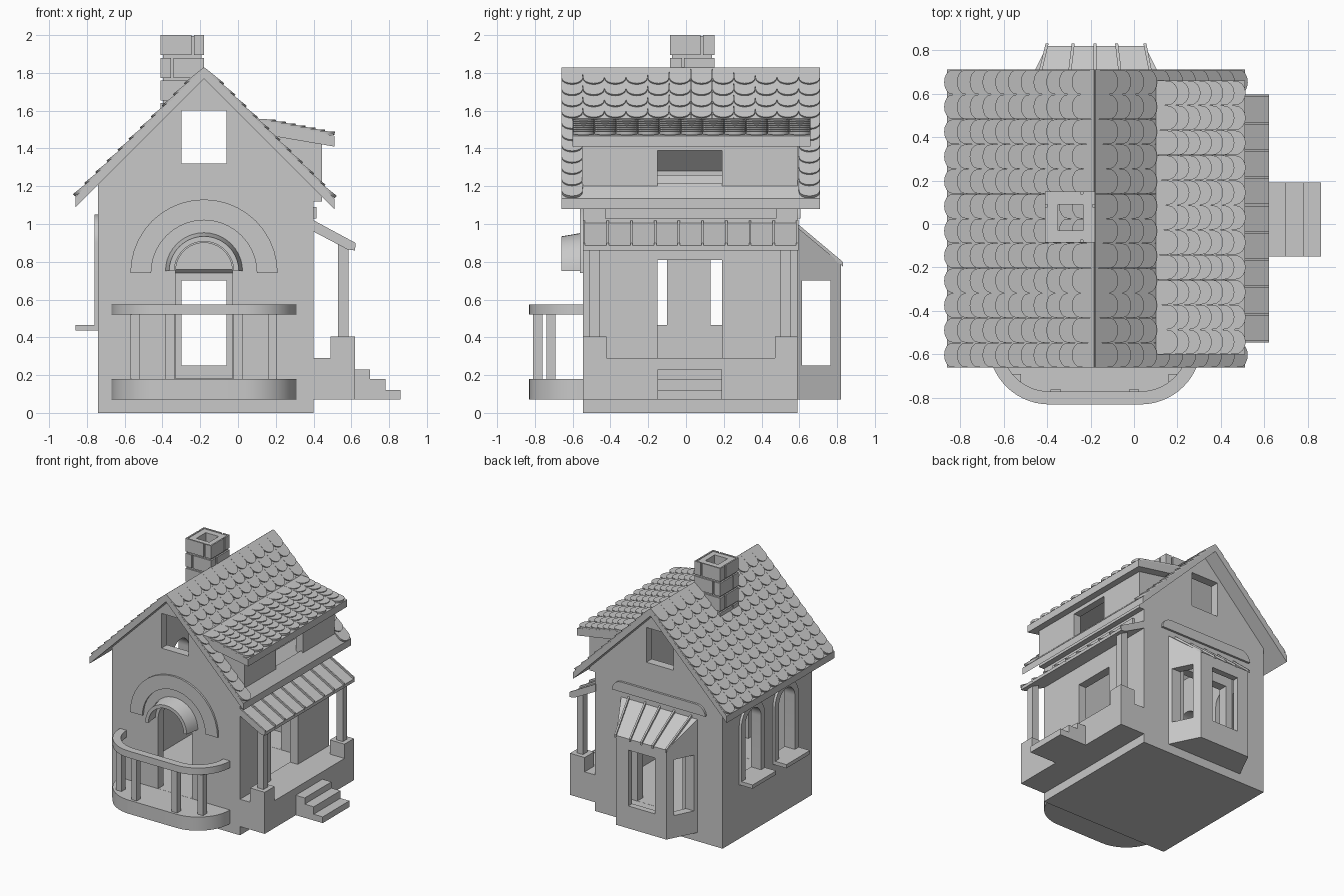
import bpy, bmesh
from math import sin, cos, pi, hypot
from mathutils import Vector

if "Cube" in bpy.data.objects:
    bpy.data.objects.remove(bpy.data.objects["Cube"])

GREY = bpy.data.materials.new("plain_grey")
GREY.use_nodes = True
GREY.diffuse_color = (0.58, 0.58, 0.58, 1)
GREY.node_tree.nodes["Principled BSDF"].inputs["Base Color"].default_value = GREY.diffuse_color
parts = []


def finish(name, bm):
    bmesh.ops.recalc_face_normals(bm, faces=bm.faces)
    mesh = bpy.data.meshes.new(name)
    bm.to_mesh(mesh)
    bm.free()
    mesh.materials.append(GREY)
    ob = bpy.data.objects.new(name, mesh)
    bpy.context.collection.objects.link(ob)
    parts.append(ob)
    return ob


def place(axis, p, d):
    return {"x": (d, p[0], p[1]), "y": (p[0], d, p[1]), "z": (p[0], p[1], d)}[axis]


def add_prism(bm, pts, axis, a, b):
    lo = [bm.verts.new(place(axis, p, a)) for p in pts]
    hi = [bm.verts.new(place(axis, p, b)) for p in pts]
    bm.faces.new(lo)
    bm.faces.new(hi[::-1])
    for i in range(len(pts)):
        j = (i + 1) % len(pts)
        bm.faces.new((lo[i], lo[j], hi[j], hi[i]))


def prism(name, pts, axis, a, b):
    bm = bmesh.new()
    add_prism(bm, pts, axis, a, b)
    return finish(name, bm)


def box(name, x0, x1, y0, y1, z0, z1):
    return prism(name, [(x0, y0), (x1, y0), (x1, y1), (x0, y1)], "z", z0, z1)


def cut(ob, *cutters):
    bpy.context.view_layer.objects.active = ob
    for c in cutters:
        mod = ob.modifiers.new("cut", "BOOLEAN")
        mod.operation, mod.solver, mod.object = "DIFFERENCE", "EXACT", c
        bpy.ops.object.modifier_apply(modifier=mod.name)
        parts.remove(c)
        bpy.data.objects.remove(c)


def arc(cx, cz, r, a0=0.0, a1=pi, n=20):
    return [(cx + r * cos(a0 + (a1 - a0) * i / n), cz + r * sin(a0 + (a1 - a0) * i / n))
            for i in range(n + 1)]


def arch(c, z0, zc, r):
    return [(c + r, z0)] + arc(c, zc, r) + [(c - r, z0)]


def band(c, zc, r_out, r_in):
    return arc(c, zc, r_out) + arc(c, zc, r_in)[::-1]


CX, CY = -0.18, 0.02          # ridge line and side centre
X0, X1, Y0, Y1 = -0.74, 0.40, -0.545, 0.59
T = 0.07                      # wall thickness


def under(x):
    return 1.77 - abs(x - CX)


# House shell with openings
house = prism("house_walls", [(X0, 0), (X1, 0), (X1, under(X1)), (CX, 1.77), (X0, under(X0))], "y", Y0, Y1)
a, b = X0 + T, X1 - T
cut(house,
    prism("room", [(a, .18), (b, .18), (b, under(b) + .1), (CX, 1.87), (a, under(a) + .1)], "y", Y0 + T, Y1 - T),
    prism("door_hole", arch(CX, .181, .75, .15), "y", -0.7, -0.4),
    box("gable_holes", -.30, -.06, -1, 1, 1.32, 1.60),
    box("bay_hole", -.38, .02, .45, .7, .181, .76),
    box("side_door_hole", .2, .6, -.15, .19, .29, .81),
    prism("window_hole_a", arch(.23, .465, .90, .10), "x", -1, -.5),
    prism("window_hole_b", arch(-.20, .465, .90, .10), "x", -1, -.5))

# Arched window trims and sills on the left-hand wall
for i, c in enumerate((.23, -.20)):
    prism(f"window_trim_{i}", arch(c, .465, .90, .15) + arch(c, .465, .90, .10)[::-1], "x", -.76, -.735)
    box(f"window_sill_{i}", -.86, -.735, c - .15, c + .15, .435, .465)

# Front arch trim and tapered door hood
prism("front_arch_trim", band(CX, .74, .39, .28), "y", -.56, -.54)
hood = prism("door_hood", band(CX, .75, .205, .175), "y", -.66, -.54)
for v in hood.data.vertices:
    if v.co.y < -.6:
        v.co.x = CX + (v.co.x - CX) * .9
        v.co.z = .75 + (v.co.z - .75) * .9


# Raised bars with rounded tops
def bar_outline(c, half, z0, z1):
    r = z1 - z0
    return arc(c + half - r, z0, r, 0, pi / 2, 8) + arc(c - half + r, z0, r, pi / 2, pi, 8)


prism("back_bar", bar_outline(CX, .415, 1.03, 1.11), "y", .58, .607)
box("side_bar", .39, .415, -.43, .48, 1.03, 1.09)


# Roof slabs, leaving the dormer open
def slab(name, xa, xb, y0, y1, t=.055):
    prism(name, [(xa, under(xa)), (xb, under(xb)), (xb, under(xb) + t), (xa, under(xa) + t)], "y", y0, y1)


RY0, RY1 = -.66, .71
slab("roof_left", -.86, CX, RY0, RY1)
slab("roof_right_upper", CX, .13, RY0, RY1)
slab("roof_right_front", .13, .51, RY0, -.55)
slab("roof_right_back", .13, .51, .59, RY1)
slab("roof_right_eave", .43, .51, RY0, RY1)


# Round-ended overlapping roof tiles
def tiles(name, top, end, y0, y1, cols, rows, keep=lambda r, c: True):
    bm = bmesh.new()
    top, end = Vector((top[0], 0, top[1])), Vector((end[0], 0, end[1]))
    down = (end - top).normalized()
    up = Vector((-down.z, 0, down.x))
    if up.z < 0:
        up = -up
    w = (y1 - y0) / cols
    bulge = w * .42
    pitch = ((end - top).length - bulge) / rows
    shape = [(-.5 * w, 0), (.5 * w, 0)] + [(.49 * w * cos(pi * k / 8), pitch + bulge * sin(pi * k / 8)) for k in range(9)]
    for r in range(rows):
        for c in range(cols):
            if not keep(r, c):
                continue
            yc = y0 + (c + .5) * w
            rings = []
            for lift in (-.012, .005):
                rings.append([bm.verts.new(top + down * (r * pitch + s) + up * (lift + .014 * s / (pitch + bulge))
                                           + Vector((0, yc + u, 0))) for u, s in shape])
            lo, hi = rings
            bm.faces.new(lo)
            bm.faces.new(hi[::-1])
            for i in range(len(lo)):
                j = (i + 1) % len(lo)
                bm.faces.new((lo[i], lo[j], hi[j], hi[i]))
    finish(name, bm)


tiles("roof_tiles_left", (CX, 1.825), (-.86, 1.145), RY0, RY1, 12, 11)
tiles("roof_tiles_right", (CX, 1.825), (.51, 1.135), RY0, RY1, 12, 11, lambda r, c: r < 5 or c in (0, 11))

# Dormer
dormer = box("dormer_front", .385, .445, -.55, .59, 1.12, 1.44)
cut(dormer, box("dormer_hole", .2, .6, -.15, .19, 1.18, 1.39))
for name, y in (("dormer_side_front", -.55), ("dormer_side_back", .53)):
    prism(name, [(.10, 1.48), (.445, 1.135), (.445, 1.44), (.13, 1.50)], "y", y, y + .06)
prism("dormer_roof", [(.10, 1.55), (.51, 1.467), (.51, 1.41), (.13, 1.475)], "y", -.60, .66)
tiles("dormer_tiles", (.10, 1.553), (.51, 1.47), -.60, .66, 11, 7)

# Chimney with brick courses around a flue
cx0, cx1, cy0, cy1, d = -.41, -.18, -.085, .15, .012
core = prism("chimney_core", [(cx0 + d, 1.58), (cx1 - d, 1.79), (cx1 - d, 1.995), (cx0 + d, 1.995)], "y", cy0 + d, cy1 - d)
cut(core, box("flue", -.35, -.235, -.03, .09, 1.4, 2.2))
bm = bmesh.new()
for k in range(4):
    z1 = 2 - .12 * k
    z0 = max(z1 - .106, 1.6)
    f = .74 if k % 2 == 0 else .27
    for p0, p1, q0, q1, flip in ((cx0, cx1, cy0, cy1, False), (cy0 + d, cy1 - d, cx0, cx1, True)):
        m = p0 + f * (p1 - p0)
        for s, e in ((p0, m - .006), (m + .006, p1)):
            for q in (q0, q1 - d):
                pts = [(s, q), (e, q), (e, q + d), (s, q + d)]
                add_prism(bm, [(v, u) for u, v in pts] if flip else pts, "z", z0, z1)
finish("chimney_bricks", bm)

# Bay window at the back, with sloping awning
plan = [(-.52, .58), (-.40, .82), (.05, .82), (.17, .58)]


def bay_solid(name, inset, z0, z_front, z_wall):
    bm = bmesh.new()
    for x, y in plan:
        x, front = CX + (x - CX) * (1 - inset * 4), y > .7
        y = y - inset if front else y - .02 * (inset > 0)
        bm.verts.new((x, y, z0))
        bm.verts.new((x, y, z_front if front else z_wall))
    bmesh.ops.convex_hull(bm, input=bm.verts)
    bmesh.ops.dissolve_limit(bm, angle_limit=.01, verts=bm.verts, edges=bm.edges)
    return finish(name, bm)


bay = bay_solid("bay_window", 0, .07, .79, .99)
cut(bay, bay_solid("bay_room", .05, .18, .74, .94),
    box("bay_front_hole", -.30, -.06, .70, .9, .25, .70),
    box("bay_side_holes", -.8, .5, .615, .765, .25, .70))
for i, (xt, xb) in enumerate(((-.46, -.40), (-.31, -.28), (-.18, -.18), (-.05, -.08), (.10, .05))):
    rib = prism(f"awning_rib_{i}", [(.58, .98), (.83, .775), (.83, .80), (.58, 1.01)], "x", -.007, .007)
    for v in rib.data.vertices:
        v.co.x += xt if v.co.y < .7 else xb


# Rounded front balcony
def balcony_outline(r):
    left, right = arc(-.39, -.55, r, pi, 1.5 * pi, 14), arc(.03, -.55, r, 1.5 * pi, 2 * pi, 14)
    return [(left[0][0], -.54)] + left + right + [(right[-1][0], -.54)]


prism("balcony_base", balcony_outline(.28), "z", .07, .18)
prism("balcony_rail", balcony_outline(.28) + balcony_outline(.22)[::-1], "z", .52, .575)
for i, (x, y) in enumerate(((-.545, -.715), (-.36, -.785), (0, -.785), (.182, -.715))):
    box(f"baluster_{i}", x - .024, x + .024, y - .024, y + .024, .17, .53)

# Side porch, posts, steps and ribbed roof
box("porch_base", .39, .62, Y0, Y1, .07, .29)
for i, (s, e, p) in enumerate(((Y0, -.42, -.4825), (.47, Y1, .527))):
    box(f"porch_block_{i}", .49, .62, s, e, .28, .405)
    box(f"porch_post_{i}", .53, .585, p - .028, p + .028, .40, .90)
for i, (x, z) in enumerate(((.70, .23), (.78, .18), (.86, .12))):
    box(f"porch_step_{i}", .61, x, -.15, .19, .07, z)
prism("porch_roof", [(.39, 1.01), (.62, .885), (.62, .86), (.58, .865), (.39, .965)], "y", Y0, Y1 + .005)
for i in range(10):
    y = -.54 + i * .1255
    prism(f"porch_rib_{i}", [(.39, 1.005), (.622, .875), (.622, .90), (.39, 1.025)], "y", y - .006, y + .006)

# Smooth the curved parts, keep edges crisp
bpy.ops.object.select_all(action="DESELECT")
for ob in parts:
    ob.select_set(True)
bpy.context.view_layer.objects.active = house
bpy.ops.object.shade_smooth_by_angle()
